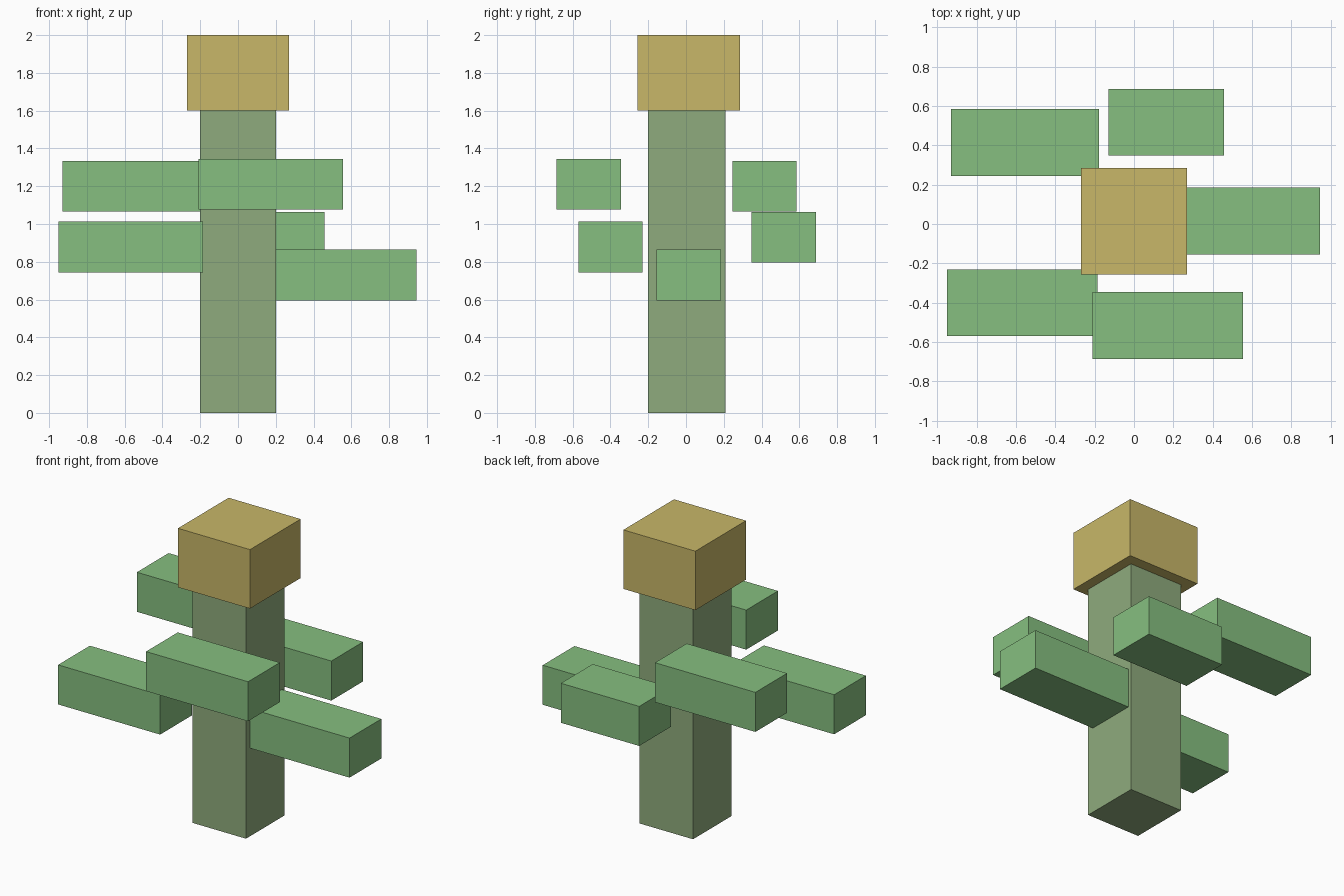
import bpy
import bmesh
from mathutils import Matrix, Vector

default = bpy.data.objects.get("Cube")
if default:
    bpy.data.objects.remove(default, do_unlink=True)


def make_material(name, rgb):
    mat = bpy.data.materials.new(name)
    mat.use_nodes = True
    color = (*rgb, 1)
    mat.diffuse_color = color
    bsdf = next(n for n in mat.node_tree.nodes if n.type == "BSDF_PRINCIPLED")
    bsdf.inputs["Base Color"].default_value = color
    return mat


def make_box(name, low, high, mat):
    """Flat-shaded box between two opposite corners."""
    low, high = Vector(low), Vector(high)
    mesh = bpy.data.meshes.new(name)
    bm = bmesh.new()
    bmesh.ops.create_cube(bm, size=1, matrix=Matrix.Diagonal((*(high - low), 1)))
    bm.to_mesh(mesh)
    bm.free()
    mesh.materials.append(mat)
    obj = bpy.data.objects.new(name, mesh)
    obj.location = (low + high) / 2
    bpy.context.collection.objects.link(obj)
    return obj


stem_green = make_material("muted green", (0.275, 0.407, 0.205))
leaf_green = make_material("leaf green", (0.24, 0.52, 0.215))
gold = make_material("gold", (0.578, 0.474, 0.138))

# Stem and the block on top
make_box("stem", (-0.2, -0.2, 0), (0.2, 0.21, 1.6), stem_green)
make_box("top_block", (-0.27, -0.257, 1.6), (0.27, 0.285, 2), gold)

# Leaves share one section: name, x range, y centre, z centre
LEAF_DEPTH, LEAF_HEIGHT = 0.34, 0.268
leaves = [
    ("leaf_front", -0.21, 0.555, -0.515, 1.21),
    ("leaf_front_right", -0.95, -0.185, -0.4, 0.878),
    ("leaf_left", 0.18, 0.945, 0.015, 0.73),
    ("leaf_back", -0.13, 0.457, 0.517, 0.93),
    ("leaf_back_right", -0.93, -0.177, 0.415, 1.2),
]
for name, x0, x1, y, z in leaves:
    dy, dz = LEAF_DEPTH / 2, LEAF_HEIGHT / 2
    make_box(name, (x0, y - dy, z - dz), (x1, y + dy, z + dz), leaf_green)
